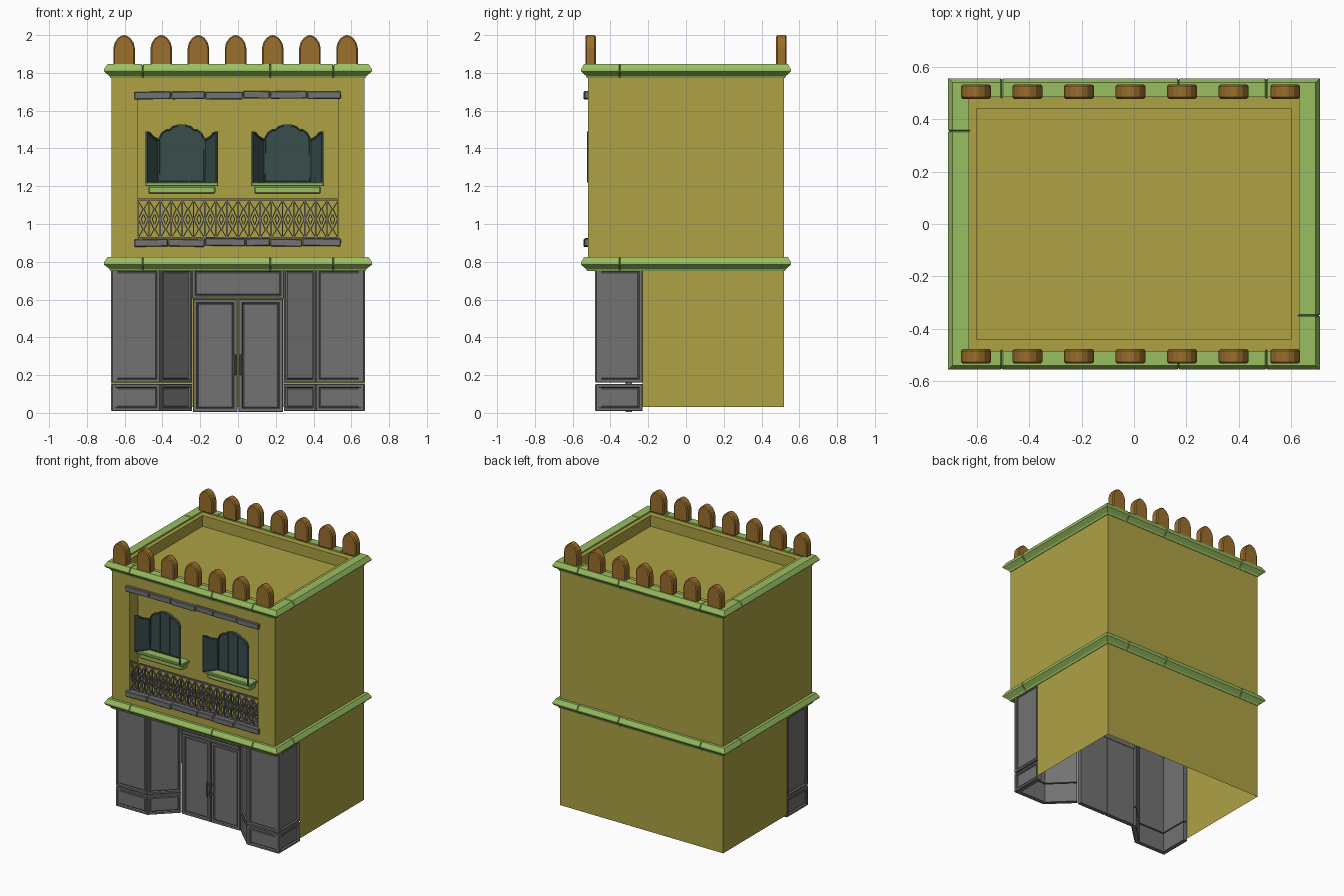
import bpy, bmesh, math, random
from mathutils import Vector, Matrix

if "Cube" in bpy.data.objects:
    bpy.data.objects.remove(bpy.data.objects["Cube"])

random.seed(4)


def material(name, rgb):
    m = bpy.data.materials.new(name)
    m.diffuse_color = (*rgb, 1)
    m.use_nodes = True
    m.node_tree.nodes["Principled BSDF"].inputs["Base Color"].default_value = m.diffuse_color
    return m


YELLOW = material("ochre_plaster", (0.42, 0.36, 0.06))
GREEN = material("green_trim", (0.32, 0.52, 0.12))
BROWN = material("brown_wood", (0.33, 0.16, 0.025))
TEAL = material("dark_teal", (0.04, 0.075, 0.07))
GREY = material("dark_grey", (0.17, 0.17, 0.17))


def finish(name, bm, mat, recalc=True):
    if recalc:
        bmesh.ops.recalc_face_normals(bm, faces=bm.faces[:])
    me = bpy.data.meshes.new(name)
    bm.to_mesh(me)
    bm.free()
    ob = bpy.data.objects.new(name, me)
    bpy.context.collection.objects.link(ob)
    me.materials.append(mat)
    return ob


def add_box(bm, x0, x1, y0, y1, z0, z1, rot=0):
    c = Vector(((x0 + x1) / 2, (y0 + y1) / 2, (z0 + z1) / 2))
    m = Matrix.Translation(c) @ Matrix.Rotation(rot, 4, 'Y') @ Matrix.Diagonal((x1 - x0, y1 - y0, z1 - z0, 1))
    bmesh.ops.create_cube(bm, size=1, matrix=m)


def box(name, mat, *dims, bevel=0):
    bm = bmesh.new()
    add_box(bm, *dims)
    ob = finish(name, bm, mat)
    add_bevel(ob, bevel)
    return ob


def add_bevel(ob, width):
    if width:
        b = ob.modifiers.new("bevel", 'BEVEL')
        b.width, b.segments = width, 1


def prism(name, mat, pts, y0, y1, insets=()):
    """Extrude an xz outline along y, optionally insetting its front face."""
    bm = bmesh.new()
    front = bm.faces.new([bm.verts.new((x, y0, z)) for x, z in pts])
    back = bmesh.ops.extrude_face_region(bm, geom=[front])["geom"]
    bmesh.ops.translate(bm, verts=[v for v in back if isinstance(v, bmesh.types.BMVert)], vec=(0, y1 - y0, 0))
    if not front.is_valid or front not in bm.faces[:]:
        front = bm.faces.new([v for v in bm.verts if abs(v.co.y - y0) < 1e-6])
    bmesh.ops.recalc_face_normals(bm, faces=bm.faces[:])
    for t, d in insets:
        bmesh.ops.inset_individual(bm, faces=[front], thickness=t, depth=d)
    return finish(name, bm, mat, False)


def panel(name, p0, p1, z0, z1, border=0.022, t=0.03):
    """Framed slab standing on the plan line p0 -> p1."""
    d = Vector(p1) - Vector(p0)
    w = d.length
    ob = prism(name, GREY, [(0, z0), (w, z0), (w, z1), (0, z1)], 0, t,
               ((0.004, 0.004), (border, 0), (0.006, -0.01), (0.008, 0.004)))
    ob.location = (p0[0], p0[1], 0)
    ob.rotation_euler.z = math.atan2(d.y, d.x)
    return ob


def recess(bm, normal, move, depth):
    """Inset the face with this normal, place its rim with move(), sink it."""
    f = next(f for f in bm.faces if f.normal.dot(Vector(normal)) > 0.99)
    bmesh.ops.inset_individual(bm, faces=[f], thickness=0.02)
    for v in f.verts:
        move(v.co)
    f = bmesh.ops.extrude_discrete_faces(bm, faces=[f])["faces"][0]
    bmesh.ops.translate(bm, verts=f.verts[:], vec=Vector(normal) * -depth)


# Upper storey with balcony niche and sunken roof
bm = bmesh.new()
add_box(bm, -0.67, 0.67, -0.52, 0.52, 0.765, 1.835)
bmesh.ops.recalc_face_normals(bm, faces=bm.faces[:])


def niche_rim(co):
    co.x = math.copysign(0.53, co.x)
    co.z = 1.68 if co.z > 1.3 else 0.9


def roof_rim(co):
    co.x, co.y = math.copysign(0.6, co.x), math.copysign(0.44, co.y)


recess(bm, (0, -1, 0), niche_rim, 0.1)
recess(bm, (0, 0, 1), roof_rim, 0.08)
finish("upper_storey", bm, YELLOW)

# Ground floor walls: open shell behind the shopfront
bm = bmesh.new()
plan = [(-0.67, -0.23), (-0.67, 0.52), (0.67, 0.52), (0.67, -0.23)]
cols = [[bm.verts.new((x, y, z)) for z in (0.03, 0.775)] for x, y in plan]
for a, b in zip(cols, cols[1:]):
    bm.faces.new((a[0], a[1], b[1], b[0]))
finish("ground_floor_walls", bm, YELLOW, False)


# Cornices: mitred profile swept round the block, with joint grooves
def cornice(name, z):
    prof = [(-0.04, 0), (0.004, 0), (0.01, 0.012), (0.04, 0.036), (0.04, 0.046), (0.022, 0.074), (-0.04, 0.074)]
    st = []

    def seam(x, y, sx, sy, dx, dy):
        for k, g in ((-1, 0), (0, 0.006), (1, 0)):
            st.append((x + k * dx * 0.004, y + k * dy * 0.004, sx, sy, g))

    st.append((-0.67, -0.52, -1, -0.9, 0))
    for x in (-0.505, 0.17, 0.505):
        seam(x, -0.52, 0, -0.9, 1, 0)
    st.append((0.67, -0.52, 1, -0.9, 0))
    seam(0.67, -0.35, 1, 0, 0, 1)
    st.append((0.67, 0.52, 1, 0.9, 0))
    for x in (0.505, 0.17, -0.505):
        seam(x, 0.52, 0, 0.9, -1, 0)
    st.append((-0.67, 0.52, -1, 0.9, 0))
    seam(-0.67, 0.355, -1, 0, 0, -1)
    bm = bmesh.new()
    rings = [[bm.verts.new((x + sx * (o - g), y + sy * (o - g), z + h + (-g if h > 0.03 else g)))
              for o, h in prof] for x, y, sx, sy, g in st]
    n = len(prof)
    for a, b in zip(rings, rings[1:] + rings[:1]):
        for i in range(n):
            bm.faces.new((a[i], b[i], b[(i + 1) % n], a[(i + 1) % n]))
    finish(name, bm, GREEN)


cornice("lower_cornice", 0.75)
cornice("upper_cornice", 1.772)

# Pointed merlons along front and back
half = [(0.057, 1.84), (0.057, 1.93), (0.05, 1.96), (0.033, 1.985), (0.012, 1.998)]
for i in range(7):
    cx = -0.603 + i * 0.1967
    outline = [(cx + x, z) for x, z in half] + [(cx, 2.0)] + [(cx - x, z) for x, z in reversed(half)]
    for side, y0 in (("front", -0.533), ("back", 0.477)):
        add_bevel(prism(f"{side}_merlon_{i}", BROWN, outline, y0, y0 + 0.056), 0.007)

# Stone ledges above and below the balcony, slightly uneven blocks
for name, z, cuts in (("top_ledge", 1.662, (-0.55, -0.354, -0.175, 0.026, 0.17, 0.365, 0.545)),
                      ("bottom_ledge", 0.882, (-0.55, -0.37, -0.175, 0.04, 0.17, 0.34, 0.545))):
    for i, (a, b) in enumerate(zip(cuts, cuts[1:])):
        j = random.uniform(-0.003, 0.003)
        box(f"{name}_{i}", GREY, a + 0.001, b - 0.001, -0.54 + j, -0.46, z + j, z + 0.04 + j,
            random.uniform(-0.02, 0.02), bevel=0.004)

# Balcony railing: posts with nested diamonds and crossing braces
bm = bmesh.new()


def bar(a, b, w=0.006):
    dx, dz = b[0] - a[0], b[1] - a[1]
    ln, cx, cz = math.hypot(dx, dz), (a[0] + b[0]) / 2, (a[1] + b[1]) / 2
    add_box(bm, cx - ln / 2, cx + ln / 2, -0.508, -0.496, cz - w / 2, cz + w / 2, -math.atan2(dz, dx))


N, W, zc = 18, 1.06 / 18, 1.025
for i in range(N + 1):
    x = -0.53 + i * W
    bar((x, 0.91), (x, 1.13), 0.007)
    if i == N:
        break
    c = x + W / 2
    for s in (-1, 1):
        for t in (-1, 1):
            bar((c + s * 0.027, zc), (c, zc + t * 0.06))
            bar((c + s * 0.012, zc), (c, zc + t * 0.028), 0.005)
            bar((c, zc + t * 0.05), (c + s * W / 2, zc + t * 0.1), 0.005)
bar((-0.533, 1.13), (0.533, 1.13), 0.01)
bar((-0.533, 0.927), (0.533, 0.927), 0.008)
finish("balcony_railing", bm, GREY)

# Windows: lobed panes, open shutters, sills
lobe = [(0.123, 1.22), (0.123, 1.455), (0.107, 1.485), (0.082, 1.502), (0.066, 1.502), (0.05, 1.518), (0.02, 1.527)]
for side, cx in (("left", -0.298), ("right", 0.262)):
    pts = [(cx + x, z) for x, z in lobe] + [(cx - x, z) for x, z in reversed(lobe)]
    prism(f"{side}_window", TEAL, pts, -0.44, -0.415, ((0.007, 0), (0.002, -0.007)))
    for k in (-0.04, 0.04):
        box(f"{side}_mullion", TEAL, cx + k - 0.003, cx + k + 0.003, -0.439, -0.425, 1.22, 1.505)
    for s in (-1, 1):
        sh = [(0, 1.22), (0.112, 1.22), (0.112, 1.49), (0.085, 1.487), (0.06, 1.468), (0.03, 1.458), (0, 1.445)]
        ob = prism(f"{side}_shutter", TEAL, [(x * s, z) for x, z in sh], -0.006, 0.006, ((0.01, 0), (0.002, -0.003)))
        ob.location = (cx + s * 0.122, -0.43, 0)
        ob.rotation_euler.z = -s * math.radians(55)
    box(f"{side}_sill_top", GREEN, cx - 0.193, cx + 0.193, -0.5, -0.415, 1.2, 1.22, bevel=0.004)
    box(f"{side}_sill_base", GREEN, cx - 0.178, cx + 0.178, -0.485, -0.415, 1.16, 1.2, bevel=0.008)

# Shopfront: side returns, front bays, splayed bays
A, B, C, D = (0.668, -0.23), (0.668, -0.477), (0.412, -0.477), (0.243, -0.315)


def flip(p):
    return (-p[0], p[1])


runs = [("left_return", flip(A), flip(B)), ("left_bay", flip(B), flip(C)), ("left_splay", flip(C), flip(D)),
        ("right_splay", D, C), ("right_bay", C, B), ("right_return", B, A)]
for name, p, q in runs:
    panel(name + "_base", p, q, 0.01, 0.152, 0.018)
    panel(name + "_upper", p, q, 0.16, 0.765, 0.018)

# Entrance: transom and double doors with pull handles
panel("transom", (-0.243, -0.325), (0.243, -0.325), 0.605, 0.765, 0.016, 0.04)
for side, x0, x1, hx in (("left", -0.238, -0.003, -0.015), ("right", 0.003, 0.238, 0.015)):
    panel(side + "_door", (x0, -0.315), (x1, -0.315), 0.004, 0.602)
    box(side + "_door_handle", GREY, hx - 0.006, hx + 0.006, -0.348, -0.336, 0.2, 0.31, bevel=0.003)
    for z in (0.22, 0.29):
        box(side + "_handle_mount", GREY, hx - 0.004, hx + 0.004, -0.338, -0.31, z - 0.005, z + 0.005)
